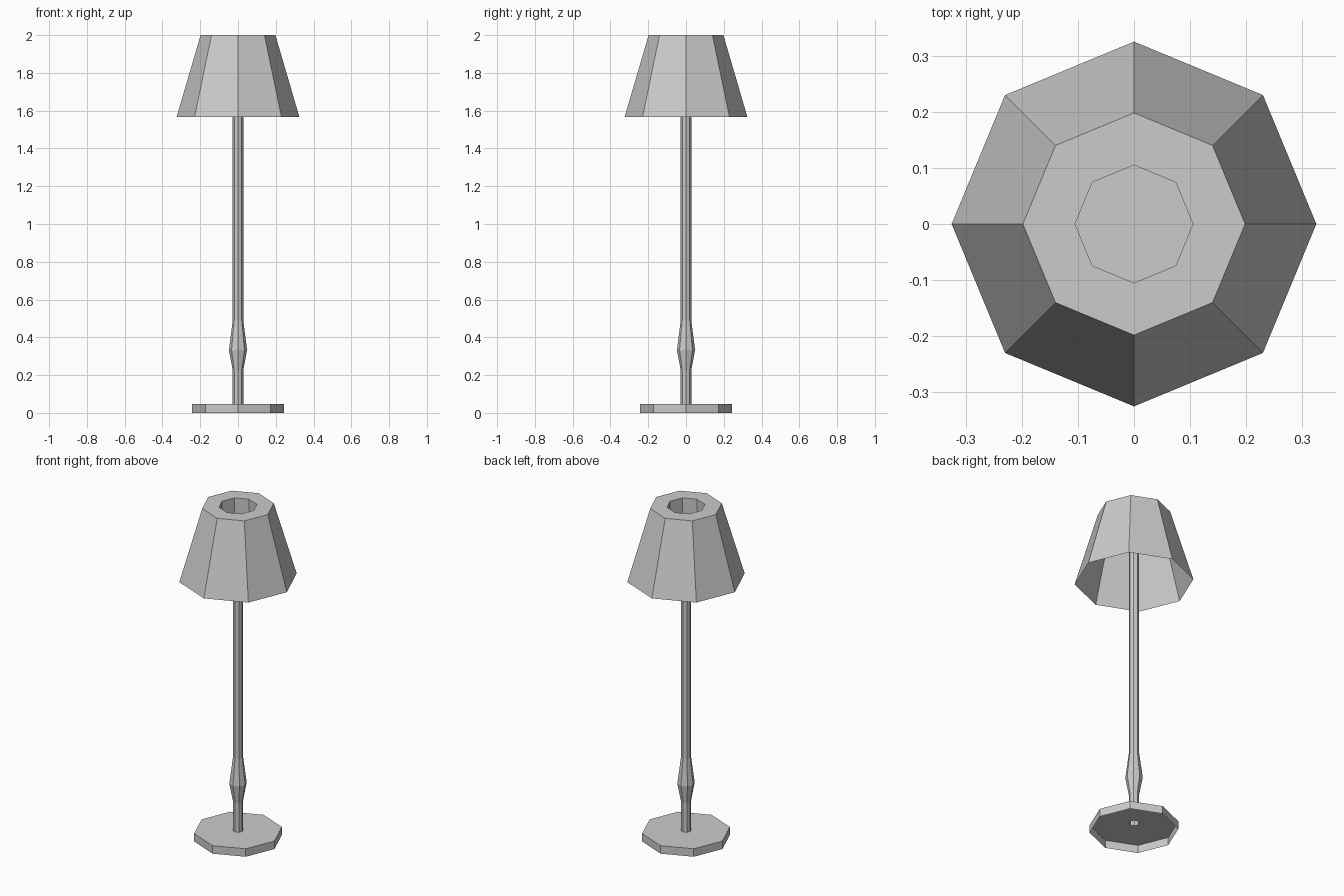
import bpy, bmesh
from math import cos, sin, pi

if "Cube" in bpy.data.objects:
    bpy.data.objects.remove(bpy.data.objects["Cube"])

SIDES = 8


def lathe(name, profile, cap_end=False):
    """Turn an open (radius, z) profile into an eight-sided flat-faced shell."""
    bm = bmesh.new()
    rings = [[bm.verts.new((r * cos(2 * pi * i / SIDES), r * sin(2 * pi * i / SIDES), z))
              for i in range(SIDES)] for r, z in profile]
    for low, high in zip(rings, rings[1:]):
        for i in range(SIDES):
            j = (i + 1) % SIDES
            bm.faces.new((low[i], low[j], high[j], high[i]))
    if cap_end:
        bm.faces.new(rings[-1])
    mesh = bpy.data.meshes.new(name)
    bm.to_mesh(mesh)
    bm.free()
    obj = bpy.data.objects.new(name, mesh)
    bpy.context.collection.objects.link(obj)
    return obj


STEM_R = 0.028
SOCKET_Z = 1.83

# Foot: open underneath, with a hole where the hollow stem starts
lathe("base", [(0.243, 0), (0.243, 0.048), (STEM_R, 0.048)])

# Stem with a swollen grip near the bottom
lathe("stem", [(STEM_R, 0.048), (STEM_R, 0.225), (0.048, 0.333),
               (STEM_R, 0.49), (STEM_R, SOCKET_Z)])

# Shade: sloping wall, flat top rim and a sunken well closed by a floor
lathe("shade", [(0.325, 1.567), (0.198, 2.0), (0.105, 2.0), (0.105, SOCKET_Z)],
      cap_end=True)
